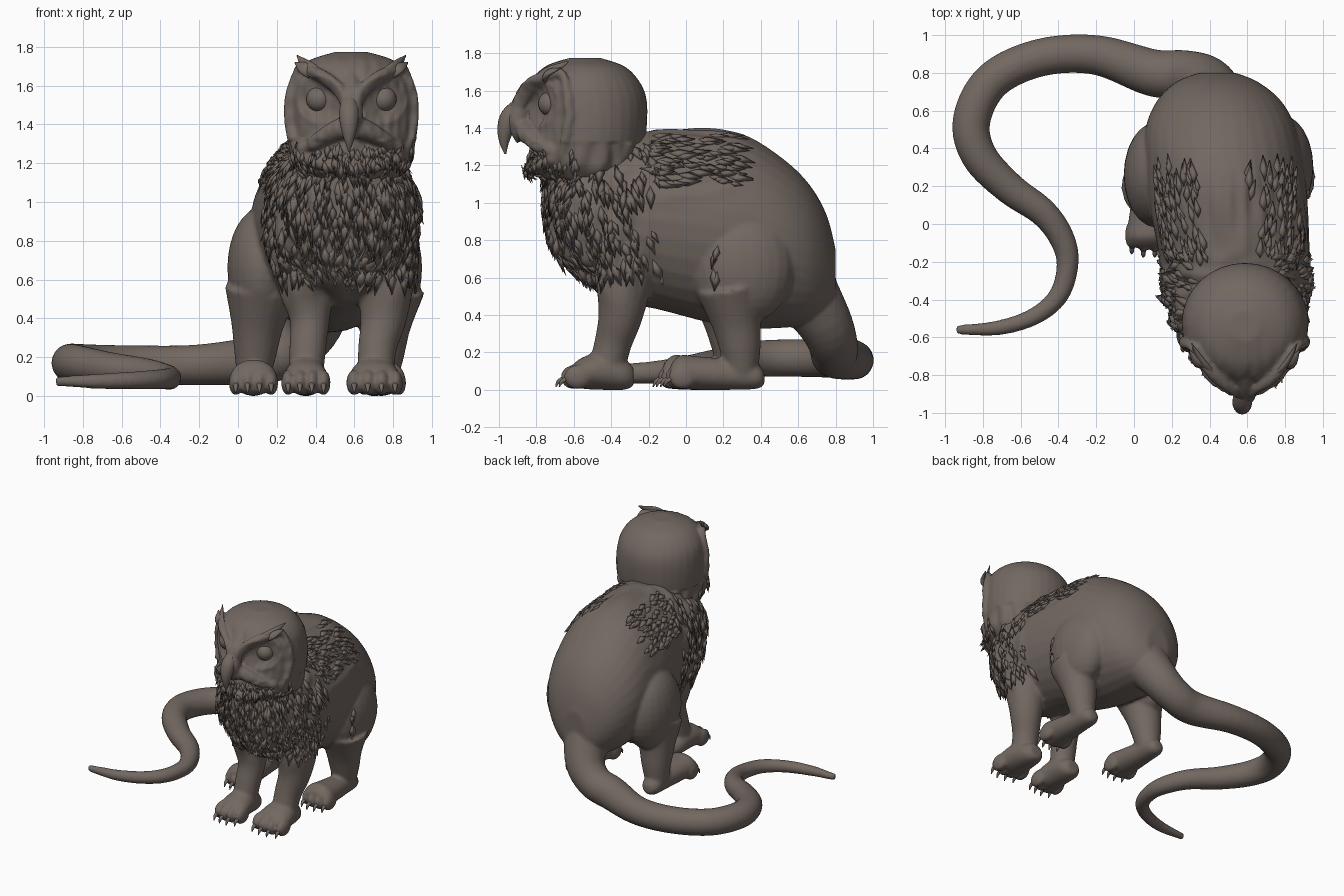
import bpy, bmesh, math, random
from mathutils import Vector, Matrix, noise
from mathutils.bvhtree import BVHTree

if "Cube" in bpy.data.objects:
    bpy.data.objects.remove(bpy.data.objects["Cube"])

random.seed(4)
FUR = bpy.data.materials.new("grey_brown_fur")
FUR.diffuse_color = (0.17, 0.138, 0.12, 1)
FUR.use_nodes = True
FUR.node_tree.nodes["Principled BSDF"].inputs["Base Color"].default_value = FUR.diffuse_color
CX = 0.585  # centre line of the head


def spline(rows, n=5):
    """Catmull-Rom interpolation of equal-length tuples."""
    out = []
    for i in range(len(rows) - 1):
        a, b, c, d = rows[max(i - 1, 0)], rows[i], rows[i + 1], rows[min(i + 2, len(rows) - 1)]
        for k in range(n):
            t = k / n
            out.append([0.5 * (2 * q + (r - p) * t + (2 * p - 5 * q + 4 * r - s) * t * t
                               + (3 * q - p - 3 * r + s) * t ** 3)
                        for p, q, r, s in zip(a, b, c, d)])
    return out + [list(rows[-1])]


def skin(bm, rings, seg=24):
    """Closed skin over (centre, u, v) ellipse rings."""
    loops = []
    for c, u, v in rings:
        angles = [2 * math.pi * k / seg for k in range(seg)]
        loops.append([bm.verts.new(c + u * math.cos(a) + v * math.sin(a)) for a in angles])
    for A, B in zip(loops, loops[1:]):
        for k in range(seg):
            bm.faces.new((A[k], A[(k + 1) % seg], B[(k + 1) % seg], B[k]))
    bm.faces.new(loops[0])
    bm.faces.new(loops[-1])


def loft(bm, axis, rows):
    """rows: position on axis, two centre coordinates, two radii."""
    rings = []
    for t, a, b, ra, rb in spline(rows):
        ra, rb = max(ra, 0.003), max(rb, 0.003)
        if axis == 'y':
            rings.append((Vector((a, t, b)), Vector((ra, 0, 0)), Vector((0, 0, rb))))
        else:
            rings.append((Vector((a, b, t)), Vector((ra, 0, 0)), Vector((0, rb, 0))))
    skin(bm, rings, 32)


def tube(bm, rows, flat=1.0, seg=20):
    """rows: x, y, z, radius along a path."""
    pts = spline(rows)
    pos = [Vector(p[:3]) for p in pts]
    u, rings = Vector((0.31, 0.2, 0.93)), []
    for i, p in enumerate(pts):
        t = (pos[min(i + 1, len(pos) - 1)] - pos[max(i - 1, 0)]).normalized()
        u = (u - t * u.dot(t)).normalized()
        r = max(p[3], 0.003)
        rings.append((pos[i], u * r, t.cross(u) * r * flat))
    skin(bm, rings, seg)


def ball(bm, c, r):
    bmesh.ops.create_uvsphere(bm, u_segments=24, v_segments=16, radius=1,
                              matrix=Matrix.Translation(c) @ Matrix.Diagonal((*r, 1)))


def finish(name, bm, voxel=0):
    bmesh.ops.recalc_face_normals(bm, faces=bm.faces[:])
    me = bpy.data.meshes.new(name)
    bm.to_mesh(me)
    bm.free()
    ob = bpy.data.objects.new(name, me)
    bpy.context.collection.objects.link(ob)
    if voxel:  # fuse the overlapping volumes into one skin
        m = ob.modifiers.new("fuse", 'REMESH')
        m.mode, m.voxel_size = 'VOXEL', voxel
        s = ob.modifiers.new("soften", 'SMOOTH')
        s.factor, s.iterations = 0.5, 4
        dg = bpy.context.evaluated_depsgraph_get()
        me = bpy.data.meshes.new_from_object(ob.evaluated_get(dg))
        ob.modifiers.clear()
        ob.data = me
    me.materials.clear()
    me.materials.append(FUR)
    me.polygons.foreach_set("use_smooth", [True] * len(me.polygons))
    me.update()
    return ob


def sculpt(ob, rule):
    """Move every vertex by rule(position, normal), reading all before writing."""
    verts = ob.data.vertices
    old = [(v.co.copy(), v.normal.copy()) for v in verts]
    verts.foreach_set("co", [x for c, n in old for x in rule(c, n)])
    ob.data.update()


def ramp(v, a, b):
    t = min(max((v - a) / (b - a), 0), 1)
    return t * t * (3 - 2 * t)


# Torso
body, claws = bmesh.new(), bmesh.new()
loft(body, 'y', [(-.76, .57, 1.02, .05, .08), (-.72, .57, .98, .18, .22), (-.62, .56, .95, .30, .30),
                 (-.5, .55, .94, .36, .40), (-.35, .54, .92, .39, .45), (-.15, .53, .91, .40, .48),
                 (.1, .50, .88, .42, .515), (.3, .48, .85, .42, .52), (.5, .46, .79, .40, .46),
                 (.65, .45, .73, .33, .38), (.75, .44, .67, .22, .27), (.80, .44, .6, .1, .15)])

# Tail sweeping round to the left
tube(body, [(.45, .56, .64, .2), (.39, .735, .37, .15), (.27, .79, .235, .13), (.1, .80, .185, .125),
            (-.2, .895, .16, .105), (-.5, .88, .16, .1), (-.75, .76, .165, .1), (-.86, .55, .17, .1),
            (-.82, .36, .165, .095), (-.66, .19, .14, .085), (-.48, .06, .12, .075),
            (-.38, -.08, .1, .067), (-.352, -.22, .09, .058), (-.4, -.38, .085, .052),
            (-.53, -.49, .08, .046), (-.72, -.55, .075, .039), (-.94, -.56, .075, .024)], seg=28)


def toes(x, y, w):
    for k in (-1.5, -.5, .5, 1.5):
        tx, ty = x + k * .061 * w, y + abs(k) * .018
        ball(body, (tx, ty, .068), (.036 * w, .075, .066))
        tube(claws, [(tx, ty - .05, .06, .016), (tx, ty - .085, .045, .012), (tx, ty - .1, .015, .003)], seg=8)


# Hind legs: thigh, shank, long foot
for x, kx, dy in ((.08, .12, -.04), (.74, .775, 0)):
    ball(body, (kx, .30 + dy, .66), (.175, .28, .31))
    tube(body, [(kx, .24 + dy, .55, .19), ((x + kx) / 2, .27 + dy, .36, .135),
                (x + .01, .29 + dy, .22, .11), (x, .3 + dy, .09, .085)])
    loft(body, 'y', [(.42 + dy, x, .06, .03, .03), (.38 + dy, x, .07, .07, .065), (.25 + dy, x, .08, .085, .08),
                     (.05 + dy, x, .09, .11, .09), (-.03 + dy, x, .095, .12, .09), (-.08 + dy, x, .08, .1, .06)])
    toes(x, -.045 + dy, 1)

# Front legs and paws
for x, w, leg in ((.35, 1.0, [(.34, -.32, .85, .2), (.35, -.33, .6, .16), (.37, -.35, .4, .105),
                              (.36, -.385, .25, .095), (.35, -.42, .1, .09)]),
                  (.705, 1.15, [(.75, -.32, .85, .18), (.76, -.33, .6, .155), (.75, -.35, .4, .12),
                                (.72, -.39, .25, .1), (.71, -.43, .1, .095)])):
    tube(body, leg)
    loft(body, 'y', [(-.28, x, .07, .05, .05), (-.33, x, .08, .09, .08), (-.45, x, .1, .105 * w, .1),
                     (-.55, x, .09, .115 * w, .085), (-.6, x, .08, .1 * w, .06)])
    toes(x, -.605, w)
body_ob = finish("body", body, 0.013)
finish("claws", claws)


# Rough plumage on the chest ruff and shoulders
def plumage(c, n):
    ruff = ramp(-c.y, .1, .35) * ramp(c.z, .42, .65)
    wing = ramp(c.z, .9, 1.1) * ramp(c.y, -.3, -.1) * ramp(-c.y, -.4, -.15)
    a = noise.noise(Vector((c.x * 13, c.y * 13, c.z * 4.5)))
    b = noise.noise(Vector((c.x * 16, c.y * 4, c.z * 18)))
    return c + n * (ruff * .03 * a + wing * .014 * b)


sculpt(body_ob, plumage)

# Head: skull, brow ridges, face rim and moustache
head = bmesh.new()
loft(head, 'z', [(1.10, .58, -.5, .2, .2), (1.15, .58, -.52, .28, .27), (1.25, .59, -.53, .32, .30),
                 (1.4, .59, -.52, .335, .31), (1.55, .585, -.53, .33, .32), (1.65, .585, -.54, .30, .29),
                 (1.73, .585, -.54, .22, .21), (1.775, .585, -.54, .08, .08)])
tube(head, [(CX, -.80, 1.62, .05), (CX, -.87, 1.54, .055), (CX, -.9, 1.44, .06), (CX, -.86, 1.34, .05)])
for s in (-1, 1):
    for path in ([(.27, -.66, 1.70, .025), (.16, -.80, 1.655, .033), (.07, -.87, 1.585, .036), (.02, -.89, 1.51, .035)],
                 [(0, -.87, 1.4, .06), (.1, -.84, 1.36, .05), (.2, -.77, 1.3, .038), (.27, -.68, 1.27, .025)],
                 [(.27, -.66, 1.70, .02), (.315, -.63, 1.55, .028), (.315, -.63, 1.4, .03),
                  (.27, -.67, 1.27, .035), (.15, -.78, 1.2, .04), (0, -.82, 1.18, .04)]):
        tube(head, [(CX + s * x, y, z, r) for x, y, z, r in path], seg=14)
head_ob = finish("head", head, 0.011)


# Hollow eye sockets, lightly combed face and shaggy chin
def face(c, n):
    c = c.copy()
    if c.y < -.55:
        d = math.hypot(abs(c.x - CX) - .167, c.z - 1.53) / .12
        c.y += .05 * max(0, 1 - d * d) + .008 * noise.noise(Vector((c.x * 30, 0, c.z * 14)))
    if c.z < 1.32:
        c.xy += n.xy * (.025 * noise.noise(Vector((c.x * 14, c.y * 14, c.z * 6))))
    return c


sculpt(head_ob, face)

# Hooked beak
beak = bmesh.new()
tube(beak, [(CX - .01, -.88, 1.53, .04), (CX - .012, -.94, 1.46, .052), (CX - .012, -.965, 1.39, .044),
            (CX - .012, -.972, 1.32, .025), (CX - .012, -.965, 1.26, .004)])
finish("beak", beak)

# Eyes and ear tufts, mirrored about the head centre
for s, side in ((-1, "left"), (1, "right")):
    eye = bmesh.new()
    ball(eye, (CX + s * .167, -.725, 1.53), (.066, .066, .066))
    finish("eye_" + side, eye)
    ear = bmesh.new()
    for k in (0, 1):
        tube(ear, [(CX + s * (.14 + .05 * k), -.81 + .07 * k, 1.645, .02), (CX + s * (.22 + .02 * k), -.74, 1.69, .036),
                   (CX + s * (.28 + .01 * k), -.63 - .04 * k, 1.755 - .035 * k, .004)], flat=.5, seg=12)
    finish("ear_tuft_" + side, ear)


# Loose feathers laid on the surface by casting rays
def feathers(name, target, count, ray, flow, size):
    me = target.data
    bvh = BVHTree.FromPolygons([v.co.copy() for v in me.vertices], [tuple(p.vertices) for p in me.polygons])
    bm = bmesh.new()
    for _ in range(count):
        origin, direction = ray()
        p, n, _i, _d = bvh.ray_cast(Vector(origin), Vector(direction))
        if p is None or n.dot(Vector(direction)) > -.2:
            continue
        f = Vector(flow) + Vector([random.uniform(-.25, .25) for _k in range(3)])
        f = (f - n * f.dot(n)).normalized()
        s, L = n.cross(f), size * random.uniform(.7, 1.3)
        w = L * .2
        b, l, r, t, m = [bm.verts.new(q) for q in (
            p - f * L * .5 - n * .008, p + s * w - n * .002, p - s * w - n * .002,
            p + f * L * .6 + n * .01, p + n * .014)]
        for fc in ((b, l, m), (b, m, r), (l, t, m), (m, t, r), (l, b, r), (l, r, t)):
            bm.faces.new(fc)
    finish(name, bm)


U = random.uniform
feathers("chest_feathers", body_ob, 330, lambda: ((U(.2, .92), -3, U(.58, 1.2)), (0, 1, 0)), (0, 0, -1), .12)
for s, side in ((-1, "left"), (1, "right")):
    feathers("shoulder_feathers_" + side, body_ob, 130,
             lambda: ((.55 + s * 3, U(-.65, -.15), U(.6, 1.3)), (-s, 0, 0)), (0, .25, -1), .12)
    feathers("back_feathers_" + side, body_ob, 80,
             lambda: ((.55 + s * 3, U(-.2, .3), U(1.1, 1.36)), (-s, 0, 0)), (0, 1, -.15), .12)
feathers("chin_feathers", head_ob, 110, lambda: ((U(.27, .9), -3, U(1.13, 1.27)), (0, 1, 0)), (0, -.2, -1), .09)
